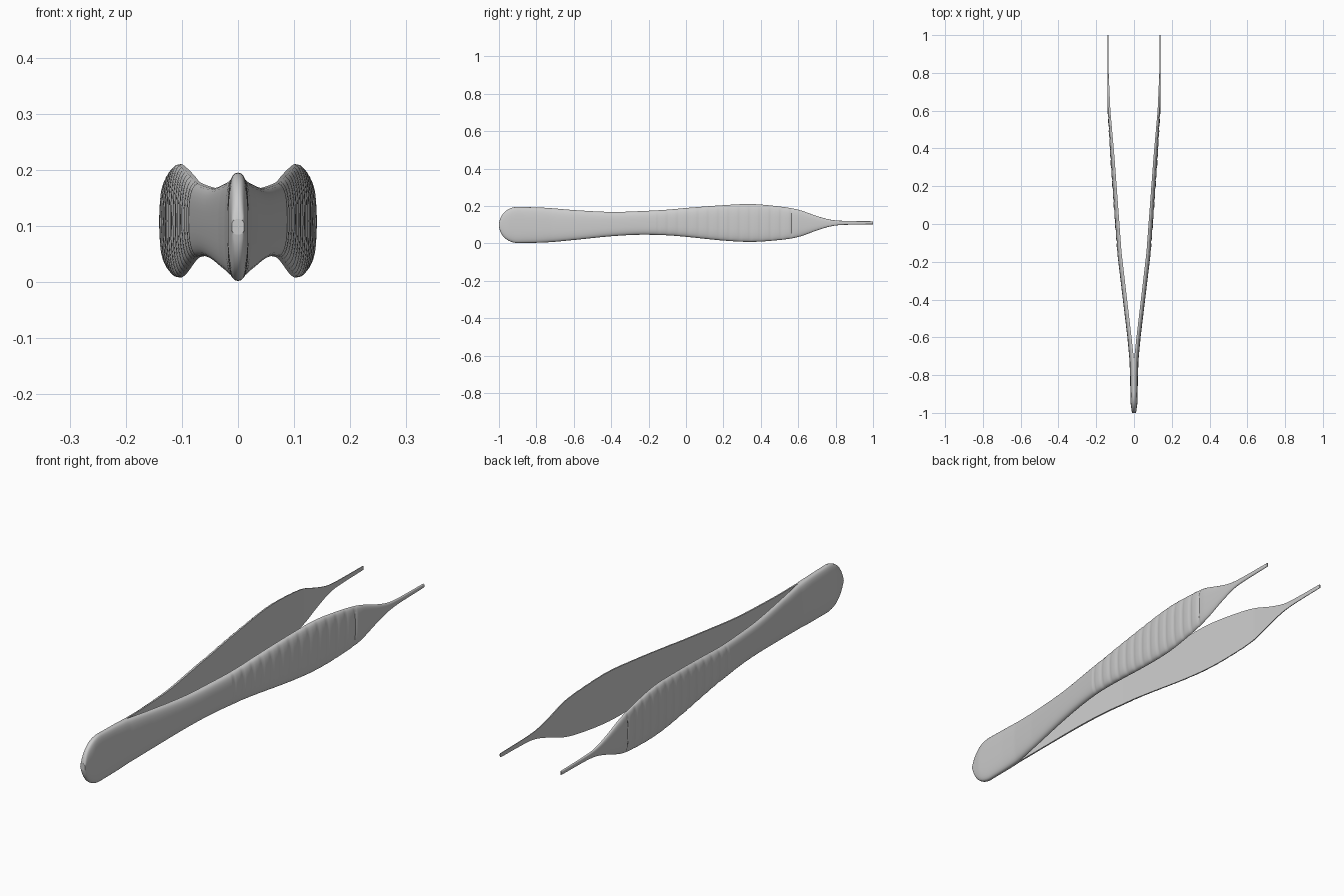
import bpy, bmesh, math

if "Cube" in bpy.data.objects:
    bpy.data.objects.remove(bpy.data.objects["Cube"])

# side outline: y, bottom z, top z
SIDE = [(-0.9, .002, .195), (-.75, .005, .19), (-.6, .018, .178), (-.4, .038, .168),
        (-.25, .046, .172), (-.1, .043, .18), (0, .035, .189), (.2, .015, .204),
        (.35, .008, .21), (.5, .018, .197), (.6, .034, .18), (.7, .069, .146),
        (.77, .09, .127), (.83, .098, .121), (1, .102, .118)]
# plan outline: y, inner x, outer x
PLAN = [(-1, 0, .011), (-.95, 0, .018), (-.8, 0, .021), (-.72, 0, .024), (-.6, .013, .035),
        (-.15, .066, .089), (0, .077, .101), (.35, .103, .126), (.6, .125, .14),
        (.8, .134, .141), (1, .135, .14)]


def sample(table, y, smooth):
    """Interpolate a table of (y, a, b), linear or Catmull-Rom style."""
    y = max(y, table[0][0])
    i = 0
    while i < len(table) - 2 and y > table[i + 1][0]:
        i += 1
    p, q = table[i], table[i + 1]
    o, r = table[max(i - 1, 0)], table[min(i + 2, len(table) - 1)]
    d = q[0] - p[0]
    t = (y - p[0]) / d
    out = []
    for k in (1, 2):
        if not smooth:
            out.append(p[k] + (q[k] - p[k]) * t)
            continue
        m0 = (q[k] - o[k]) / (q[0] - o[0]) * d
        m1 = (r[k] - p[k]) / (r[0] - p[0]) * d
        out.append((2*t**3 - 3*t**2 + 1) * p[k] + (t**3 - 2*t**2 + t) * m0
                   + (3*t**2 - 2*t**3) * q[k] + (t**3 - t**2) * m1)
    return out


def section(y):
    """Flat inner face, rounded outer face with finger-grip ridges."""
    z0, z1 = sample(SIDE, y, True)
    xi, xo = sample(PLAN, y, False)
    zc, h = (z0 + z1) / 2, (z1 - z0) / 2
    if y < -.9:
        h *= math.sqrt(max(1 - ((y + .9) / .1) ** 2, .02))
    if -.15 < y < .565:
        xo -= .0045 * (1 - abs(math.sin(math.pi * (y + .15) / .055))) ** 2
    pts = []
    e = 2 / 2.8
    for k in range(17):
        a = -math.pi / 2 + math.pi * k / 16
        c, s = max(math.cos(a), 0), math.sin(a)
        x = xi + (xo - xi) * c ** e
        pts.append((x, y, zc + h * math.copysign(abs(s) ** e, s)))
    return pts


# one arm lofted along its length, including half of the joined head
ys = [-.9 - .1 * math.cos(math.pi / 2 * k / 12) for k in range(12)]
ys += [-.9 + 1.9 * k / 240 for k in range(241)]
bm = bmesh.new()
rings = [[bm.verts.new(p) for p in section(y)] for y in ys]
for r0, r1, y in zip(rings, rings[1:], ys[1:]):
    for k in range(16):
        bm.faces.new((r0[k], r1[k], r1[k + 1], r0[k + 1]))
    if y > -.72:
        bm.faces.new((r0[16], r1[16], r1[0], r0[0]))
bm.faces.new(rings[0])
bm.faces.new(rings[-1][::-1])
bmesh.ops.recalc_face_normals(bm, faces=bm.faces)
mesh = bpy.data.meshes.new("tweezer_arms")
bm.to_mesh(mesh)
bm.free()
arms = bpy.data.objects.new("tweezer_arms", mesh)
bpy.context.collection.objects.link(arms)

# second arm by mirroring, welded along the head
mirror = arms.modifiers.new("mirror", 'MIRROR')
mirror.use_axis = (True, False, False)
mirror.merge_threshold = .0005
bpy.context.view_layer.objects.active = arms
arms.select_set(True)
bpy.ops.object.shade_smooth_by_angle(angle=math.radians(40))
